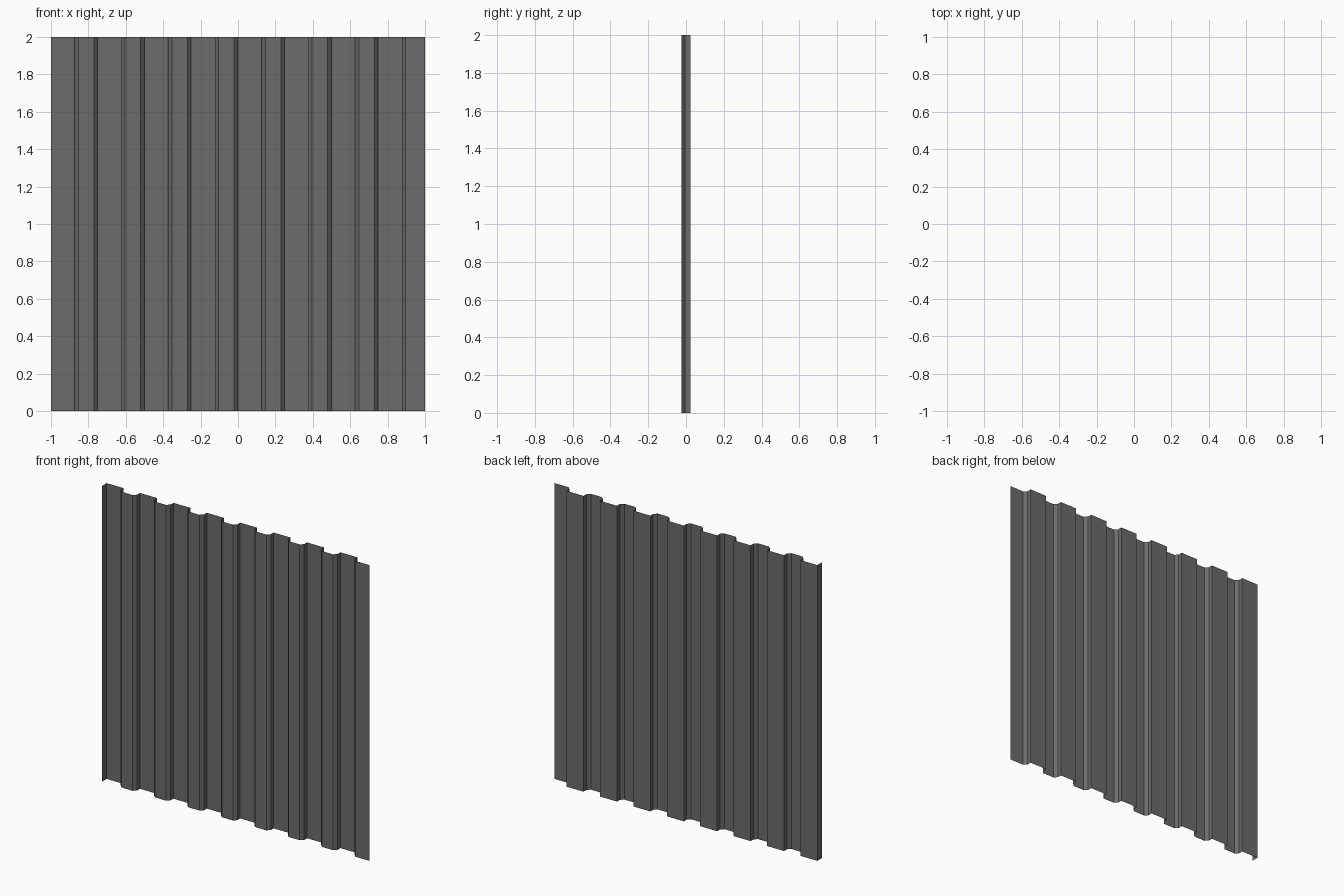
import bpy
import bmesh

if "Cube" in bpy.data.objects:
    bpy.data.objects.remove(bpy.data.objects["Cube"])

HEIGHT = 2.0
PITCH = 0.25
FRONT, MID, BACK = -0.025, -0.005, 0.025

# Cross-section: left return flap, then repeated chamfered front ribs
profile = [(-1.0, FRONT), (-1.0, BACK)]
for i in range(8):
    x = -0.874 + PITCH * i
    profile += [(x, BACK), (x, MID), (x + 0.02, FRONT)]
    if i < 7:
        profile += [(x + 0.103, FRONT), (x + 0.123, MID), (x + 0.123, BACK)]
profile.append((1.0, FRONT))

# Extrude the open profile upward into a thin sheet
bm = bmesh.new()
verts = [bm.verts.new((x, y, 0)) for x, y in profile]
edges = [bm.edges.new(pair) for pair in zip(verts, verts[1:])]
result = bmesh.ops.extrude_edge_only(bm, edges=edges)
top = [g for g in result["geom"] if isinstance(g, bmesh.types.BMVert)]
bmesh.ops.translate(bm, verts=top, vec=(0, 0, HEIGHT))

# Make the faces point toward the front
bm.normal_update()
if sum(f.normal.y * f.calc_area() for f in bm.faces) > 0:
    bmesh.ops.reverse_faces(bm, faces=bm.faces[:])

mesh = bpy.data.meshes.new("corrugated_sheet")
bm.to_mesh(mesh)
bm.free()
sheet = bpy.data.objects.new("corrugated_sheet", mesh)
bpy.context.collection.objects.link(sheet)

# Dark grey metal
metal = bpy.data.materials.new("dark_metal")
metal.diffuse_color = (0.15, 0.15, 0.15, 1.0)
metal.use_nodes = True
metal.node_tree.nodes["Principled BSDF"].inputs["Base Color"].default_value = metal.diffuse_color
mesh.materials.append(metal)
